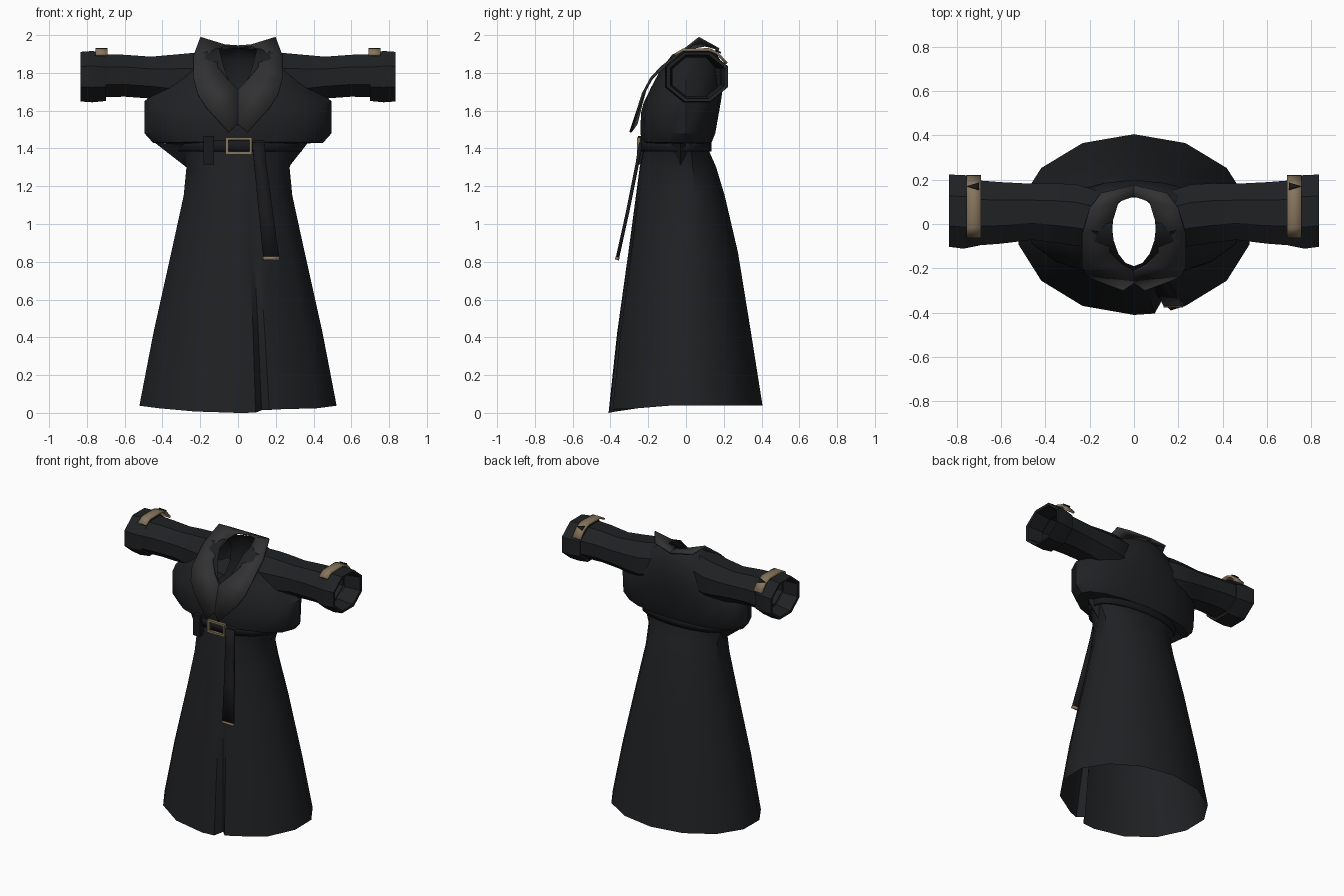
import bpy, math
from math import sin, cos, radians, pi

if "Cube" in bpy.data.objects:
    bpy.data.objects.remove(bpy.data.objects["Cube"])


def material(name, rgb):
    m = bpy.data.materials.new(name)
    m.diffuse_color = (*rgb, 1)
    m.use_nodes = True
    m.node_tree.nodes["Principled BSDF"].inputs["Base Color"].default_value = m.diffuse_color
    return m


COAT = material("black_cloth", (0.014, 0.015, 0.017))
LAPEL = material("charcoal_cloth", (0.032, 0.031, 0.033))
BELT = material("black_leather", (0.010, 0.010, 0.012))
TAN = material("tan_metal", (0.24, 0.18, 0.11))


def make(name, verts, faces, mat, thick=0, smooth=True):
    me = bpy.data.meshes.new(name)
    me.from_pydata(verts, [], faces)
    me.update()
    ob = bpy.data.objects.new(name, me)
    bpy.context.collection.objects.link(ob)
    me.materials.append(mat)
    if thick:
        s = ob.modifiers.new("thickness", 'SOLIDIFY')
        s.thickness, s.offset = thick, 0
    if smooth:
        bpy.ops.object.select_all(action='DESELECT')
        ob.select_set(True)
        bpy.context.view_layer.objects.active = ob
        bpy.ops.object.shade_smooth_by_angle(angle=radians(35))
    return ob


def loft(name, rings, mat, closed=True, **kw):
    n = len(rings[0])
    verts = [v for r in rings for v in r]
    faces = [(i * n + j, i * n + (j + 1) % n, (i + 1) * n + (j + 1) % n, (i + 1) * n + j)
             for i in range(len(rings) - 1) for j in range(n if closed else n - 1)]
    return make(name, verts, faces, mat, **kw)


def oval(angles, zf, zb, rx, yf, yb):
    """Ring with separate front/back depth; height dips from zb to zf at the front."""
    out = []
    for a in angles:
        s = sin(a)
        w = max(0, -s) ** 2
        out.append((rx * cos(a), s * (yb if s > 0 else -yf), zb + (zf - zb) * w))
    return out


def even(n):
    return [-pi / 2 + 2 * pi * i / n for i in range(n)]


def box(name, c, size, mat):
    x, y, z = [s / 2 for s in size]
    v = [(c[0] + i * x, c[1] + j * y, c[2] + k * z)
         for i in (-1, 1) for j in (-1, 1) for k in (-1, 1)]
    f = [(0, 1, 3, 2), (4, 6, 7, 5), (0, 4, 5, 1), (2, 3, 7, 6), (0, 2, 6, 4), (1, 5, 7, 3)]
    return make(name, v, f, mat, smooth=False)


# Skirt, with the wrap-over notch running up the front
angles = sorted(even(14) + [radians(d) for d in (-80, -76.5, -72)])
skirt = []
for zf, zb, rx, yf, yb, notch in [
        (0, .04, .535, -.41, .405, .87), (.42, .42, .46, -.365, .345, .92),
        (.85, .85, .362, -.305, .275, .965), (1.15, 1.15, .295, -.265, .205, .99),
        (1.30, 1.30, .28, -.245, .16, 1), (1.38, 1.38, .31, -.228, .125, 1),
        (1.43, 1.43, .34, -.225, .12, 1)]:
    r = oval(angles, zf, zb, rx, yf, yb)
    for i, a in enumerate(angles):
        x, y, z = r[i]
        if abs(a - radians(-76.5)) < .01:
            y *= notch
        if zf == 0 and radians(-78) < a < radians(-60):
            z += .012
        r[i] = (x, y, z)
    skirt.append(r)
loft("skirt", skirt, COAT)

# Bloused upper body, open at the neck
torso = [oval(even(16), *p) for p in [
    (1.425, 1.425, .32, -.225, .12), (1.435, 1.43, .45, -.235, .135),
    (1.49, 1.48, .495, -.242, .155), (1.59, 1.65, .495, -.238, .185),
    (1.64, 1.76, .36, -.225, .20), (1.67, 1.87, .27, -.21, .18),
    (1.69, 1.915, .18, -.20, .155), (1.705, 1.93, .10, -.19, .13)]]
loft("upper_body", torso, COAT)

# Loose cloth folds poking out at the waist
for nm, s, tip in (("left_fold", -1, .44), ("right_fold", 1, .37)):
    make(nm, [(s * tip, -.03, 1.43), (s * .24, -.15, 1.42), (s * .26, -.03, 1.29),
              (s * .26, .08, 1.40)], [(0, 1, 2), (0, 2, 3), (0, 3, 1)], COAT, smooth=False)

# Lapels: inner and outer edges from the nape to the belt
inner = [(0, .125, 1.94), (.07, .10, 1.945), (.095, .02, 1.93), (.11, -.13, 1.83),
         (.055, -.185, 1.765), (0, -.215, 1.71), (0, -.262, 1.53)]
outer = [(0, .175, 1.925), (.15, .14, 1.945), (.20, .07, 1.985), (.235, -.05, 1.89),
         (.235, -.185, 1.77), (.215, -.228, 1.69), (.05, -.295, 1.485)]
inner.insert(6, (0, -.235, 1.64))
outer.insert(6, (.17, -.25, 1.62))

for side, s in (("left", -1), ("right", 1)):
    def flip(pts):
        return [(s * x, y, z) for x, y, z in pts]
    loft(side + "_lapel", [flip(inner), flip(outer)], LAPEL, closed=False, thick=.012)

    # Sleeve and turned cuff, eight-sided
    def tube(rows):
        return [[(s * x, cy + ry * cos(a), cz + rz * sin(a))
                 for a in [pi / 8 + pi / 4 * i for i in range(8)]]
                for x, cy, cz, ry, rz in rows]
    loft(side + "_sleeve", tube([
        (.16, .02, 1.77, .14, .155), (.26, .04, 1.765, .15, .15), (.36, .05, 1.77, .145, .135),
        (.46, .055, 1.775, .137, .12), (.60, .05, 1.785, .15, .12), (.72, .05, 1.785, .16, .123)]),
        COAT)
    loft(side + "_cuff", tube([
        (.705, .05, 1.785, .15, .115), (.70, .055, 1.778, .165, .137), (.77, .055, 1.78, .18, .147),
        (.835, .06, 1.78, .176, .142), (.832, .06, 1.78, .155, .125), (.72, .055, 1.78, .14, .11)]),
        COAT)

    # Tan strap over the cuff with its small dark tongue
    path = [(-.06, 1.895), (-.015, 1.922), (.12, 1.924), (.165, 1.905), (.215, 1.85)]
    loft(side + "_cuff_strap", [[(s * x, y, z) for y, z in path] for x in (.69, .755)],
         TAN, closed=False, thick=.014)
    make(side + "_strap_tongue", [(s * .70, .155, 1.922), (s * .75, .17, 1.915),
                                  (s * .70, .185, 1.905)], [(0, 1, 2)], BELT, thick=.008)

# Belt, buckle frame and keeper loop
loft("belt", [oval(even(16), z, z, .33, -.236, .128) for z in (1.385, 1.442)], BELT, thick=.016)
for nm, x, z, w, h in [("top", .005, 1.452, .14, .014), ("bottom", .005, 1.376, .14, .014),
                       ("left", -.058, 1.414, .014, .09), ("right", .068, 1.414, .014, .09)]:
    box("buckle_" + nm, (x, -.25, z), (w, .02, h), TAN)
box("belt_keeper", (-.155, -.228, 1.39), (.055, .05, .15), BELT)

# Hanging belt end with its metal tip
rows = [(.075, .14, -.240, 1.43), (.085, .15, -.258, 1.32), (.11, .185, -.31, 1.06),
        (.133, .218, -.362, .825), (.134, .22, -.366, .81)]
strip = [[(a, y, z), (b, y, z)] for a, b, y, z in rows]
loft("belt_tail", strip[:4], BELT, closed=False, thick=.018)
loft("belt_tip", strip[3:], TAN, closed=False, thick=.022)
